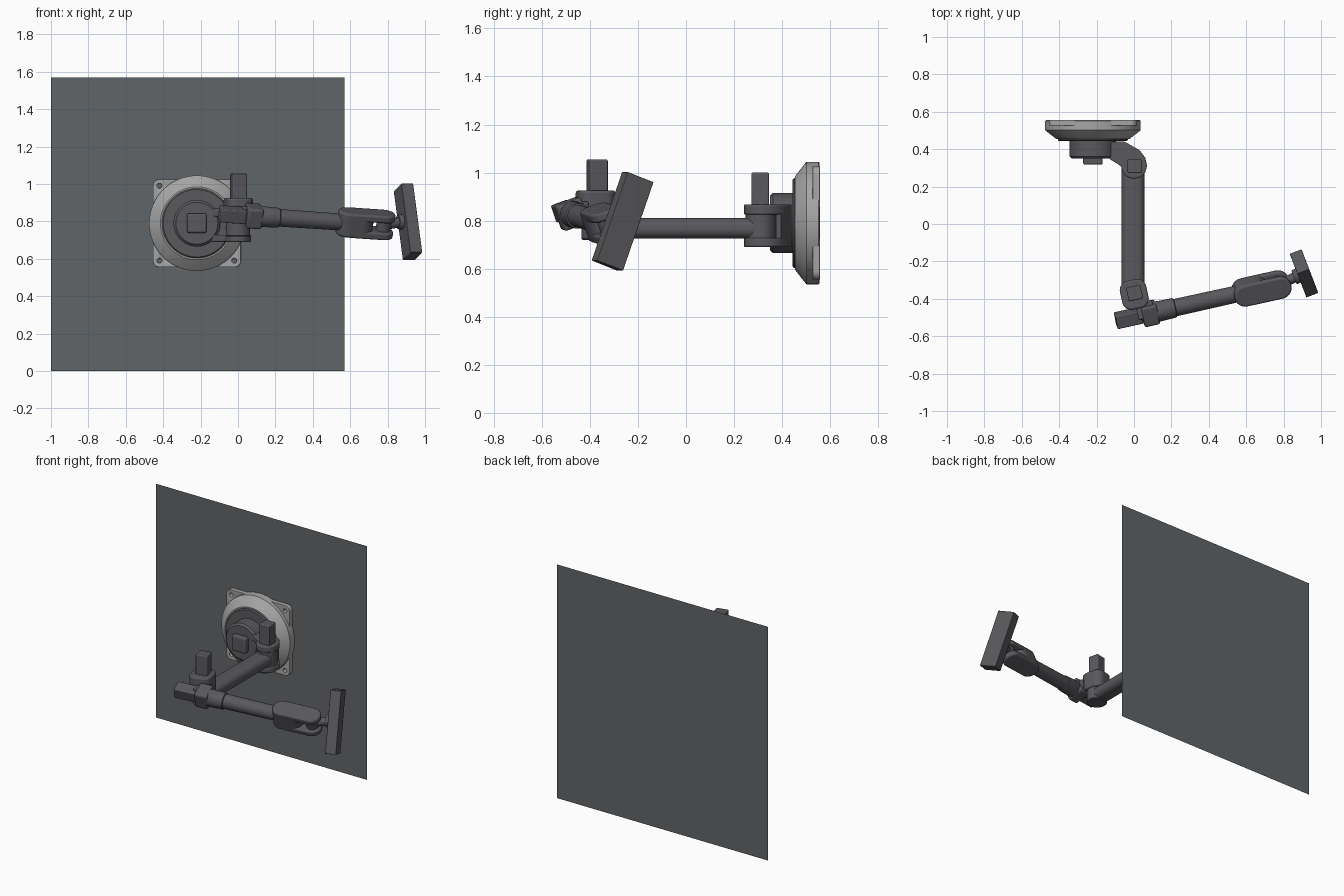
import bpy, bmesh, math
from mathutils import Matrix, Vector

if "Cube" in bpy.data.objects:
    bpy.data.objects.remove(bpy.data.objects["Cube"])

def material(name, c):
    m = bpy.data.materials.new(name)
    m.diffuse_color = (*c, 1)
    m.use_nodes = True
    m.node_tree.nodes["Principled BSDF"].inputs["Base Color"].default_value = m.diffuse_color
    return m

DARK = material("dark_grey", (0.10, 0.10, 0.11))
WALL = material("wall_grey", (0.12, 0.13, 0.14))
LIGHT = material("light_grey", (0.38, 0.38, 0.38))

def T(x, y, z):
    return Matrix.Translation((x, y, z))

def R(deg, axis):
    return Matrix.Rotation(math.radians(deg), 4, axis)

def finish(name, bm, M, mat=DARK, bevel=0.0):
    bmesh.ops.recalc_face_normals(bm, faces=bm.faces)
    me = bpy.data.meshes.new(name)
    bm.to_mesh(me)
    bm.free()
    ob = bpy.data.objects.new(name, me)
    bpy.context.collection.objects.link(ob)
    ob.matrix_world = M
    me.materials.append(mat)
    if bevel:
        b = ob.modifiers.new("bevel", 'BEVEL')
        b.width, b.segments, b.limit_method = bevel, 3, 'ANGLE'
    bpy.ops.object.select_all(action='DESELECT')
    ob.select_set(True)
    bpy.context.view_layer.objects.active = ob
    bpy.ops.object.shade_smooth_by_angle(angle=math.radians(35))
    return ob

def box(name, M, size, mat=DARK, bevel=0.006):
    bm = bmesh.new()
    bmesh.ops.create_cube(bm, size=1)
    bmesh.ops.scale(bm, vec=size, verts=bm.verts)
    return finish(name, bm, M, mat, bevel)

def lathe(name, M, profile, mat=DARK, n=48):
    """Capped solid of revolution about local z from (radius, z) points."""
    bm = bmesh.new()
    rings = [[bm.verts.new((r * math.cos(2 * math.pi * i / n), r * math.sin(2 * math.pi * i / n), z))
              for i in range(n)] for r, z in profile]
    for a, b in zip(rings, rings[1:]):
        for i in range(n):
            bm.faces.new((a[i], a[(i + 1) % n], b[(i + 1) % n], b[i]))
    bm.faces.new(rings[0])
    bm.faces.new(rings[-1])
    return finish(name, bm, M, mat)

def prism(name, M, outline, z0, z1, mat=DARK, bevel=0.0):
    bm = bmesh.new()
    f = bm.faces.new([bm.verts.new((x, y, z0)) for x, y in outline])
    g = bmesh.ops.extrude_face_region(bm, geom=[f])
    bmesh.ops.translate(bm, vec=(0, 0, z1 - z0),
                        verts=[v for v in g['geom'] if isinstance(v, bmesh.types.BMVert)])
    return finish(name, bm, M, mat, bevel)

def rounded(x0, x1, y0, y1, r, n=8):
    """Rounded rectangle outline."""
    pts = []
    for k, (cx, cy) in enumerate([(x1 - r, y1 - r), (x0 + r, y1 - r), (x0 + r, y0 + r), (x1 - r, y0 + r)]):
        for i in range(n + 1):
            a = math.pi / 2 * (k + i / n)
            pts.append((cx + r * math.cos(a), cy + r * math.sin(a)))
    return pts

# Wall panel: single sheet
bm = bmesh.new()
bm.faces.new([bm.verts.new(p) for p in [(-1, 0, 0), (.57, 0, 0), (.57, 0, 1.57), (-1, 0, 1.57)]])
finish("wall_panel", bm, T(0, .558, 0), WALL)

# Wall mount, local z points out of the wall
MOUNT = T(-.22, .557, .79) @ R(90, 'X')
plate = prism("mount_plate", MOUNT, rounded(-.235, .235, -.235, .235, .035), 0, .03, LIGHT, .004)
for sx in (-1, 1):
    for sy in (-1, 1):
        cut = lathe("hole_cutter", MOUNT @ T(.2 * sx, .2 * sy, 0), [(.013, -.02), (.013, .06)], n=20)
        cut.hide_render = True
        bpy.context.view_layer.objects.active = plate
        mod = plate.modifiers.new("hole", 'BOOLEAN')
        mod.operation, mod.object = 'DIFFERENCE', cut
        bpy.ops.object.modifier_apply(modifier=mod.name)
        bpy.data.objects.remove(cut)
lathe("mount_dome", MOUNT, [(.25, .001), (.255, .006), (.255, .055), (.25, .06), (.195, .103)], LIGHT, 72)
lathe("mount_ring", MOUNT, [(.187, .09), (.187, .108), (.18, .114)], n=64)
lathe("base_hub", MOUNT, [(.125, .10), (.125, .195), (.112, .208), (.088, .208)], n=56)
box("base_motor", MOUNT @ T(0, 0, .21), (.104, .104, .06), bevel=.01)

# Shoulder bracket: two plates joined by a web
bracket = [(-.15, .44), (-.05, .44), (.03, .395), (.06, .355), (.07, .31), (.06, .275), (.035, .25),
           (0, .241), (-.035, .25), (-.06, .275), (-.07, .31), (-.15, .36)]
for label, z0, z1 in (("upper", .825, .868), ("lower", .69, .728)):
    prism("shoulder_plate_" + label, T(0, 0, 0), bracket, z0, z1, bevel=.007)
prism("shoulder_web", T(0, 0, 0), [(-.15, .44), (-.05, .44), (.03, .395), (.03, .375), (-.06, .375), (-.15, .37)],
      .72, .83)
box("shoulder_motor", T(.003, .309, .93), (.075, .072, .14))

# Upper arm
lathe("upper_arm_root", T(0, .31, 0), [(.062, .726), (.062, .827)])
prism("upper_arm", T(-.005, .31, .768) @ R(90, 'X'), rounded(-.061, .061, -.042, .042, .038), 0, .68)

# Elbow yoke, turned with the forearm
YAW = 12.5
ELBOW = T(0, -.37, 0) @ R(YAW, 'Z')
lathe("elbow_pin", ELBOW, [(.06, .72), (.065, .725), (.065, .84)])
prism("elbow_yoke", ELBOW, rounded(-.072, .072, -.085, .072, .05), .805, .925, bevel=.01)
box("elbow_link", ELBOW @ T(.04, -.10, .835), (.09, .09, .09))
box("elbow_motor", ELBOW @ T(.003, 0, .985), (.078, .075, .14))

# Forearm frame: local x runs along the arm, rolled towards the front
FORE = T(0, -.496, .834) @ R(YAW, 'Z') @ R(3.8, 'Y') @ R(20, 'X')
ALONG = FORE @ R(90, 'Y')
box("roll_motor", FORE @ T(-.03, 0, 0), (.14, .075, .075))
box("roll_housing", FORE @ T(.085, 0, 0), (.085, .112, .112), bevel=.012)
lathe("forearm_collar", ALONG, [(.053, .10), (.056, .11), (.053, .222), (.047, .226)])
lathe("forearm_tube", ALONG, [(.047, .2), (.045, .58)])

# Wrist fork: solid body with two prongs
prism("wrist_body", FORE, rounded(.545, .74, -.061, .061, .058), -.068, .068, bevel=.012)
for label, z0, z1 in (("upper", .028, .068), ("lower", -.068, -.028)):
    prism("wrist_prong_" + label, FORE, rounded(.58, .855, -.061, .061, .058), z0, z1, bevel=.01)

# Hand panel frame: x is its thickness, z its length
tx = Vector((.065, .025, 0)).normalized()
tz = Vector((-.08, .115, .368))
tz = (tz - tx * tz.dot(tx)).normalized()
ty = tz.cross(tx)
HAND = T(.909, -.264, .797) @ Matrix((tx, ty, tz)).transposed().to_4x4()
box("hand_panel", HAND, (.068, .123, .393), bevel=.003)
lathe("hand_pad", HAND @ R(90, 'Y'), [(.036, -.058), (.04, -.052), (.04, -.02)], n=32)

# Tongue between the prongs, reaching the hand panel
lathe("wrist_knuckle", FORE @ T(.80, 0, 0), [(.04, -.027), (.04, .027)], n=32)
a, b = FORE @ Vector((.80, 0, 0)), HAND @ Vector((-.03, 0, 0))
NECK = T(*a) @ (b - a).to_track_quat('Z', 'Y').to_matrix().to_4x4()
lathe("wrist_neck", NECK, [(.028, 0), (.026, (b - a).length)], n=24)
